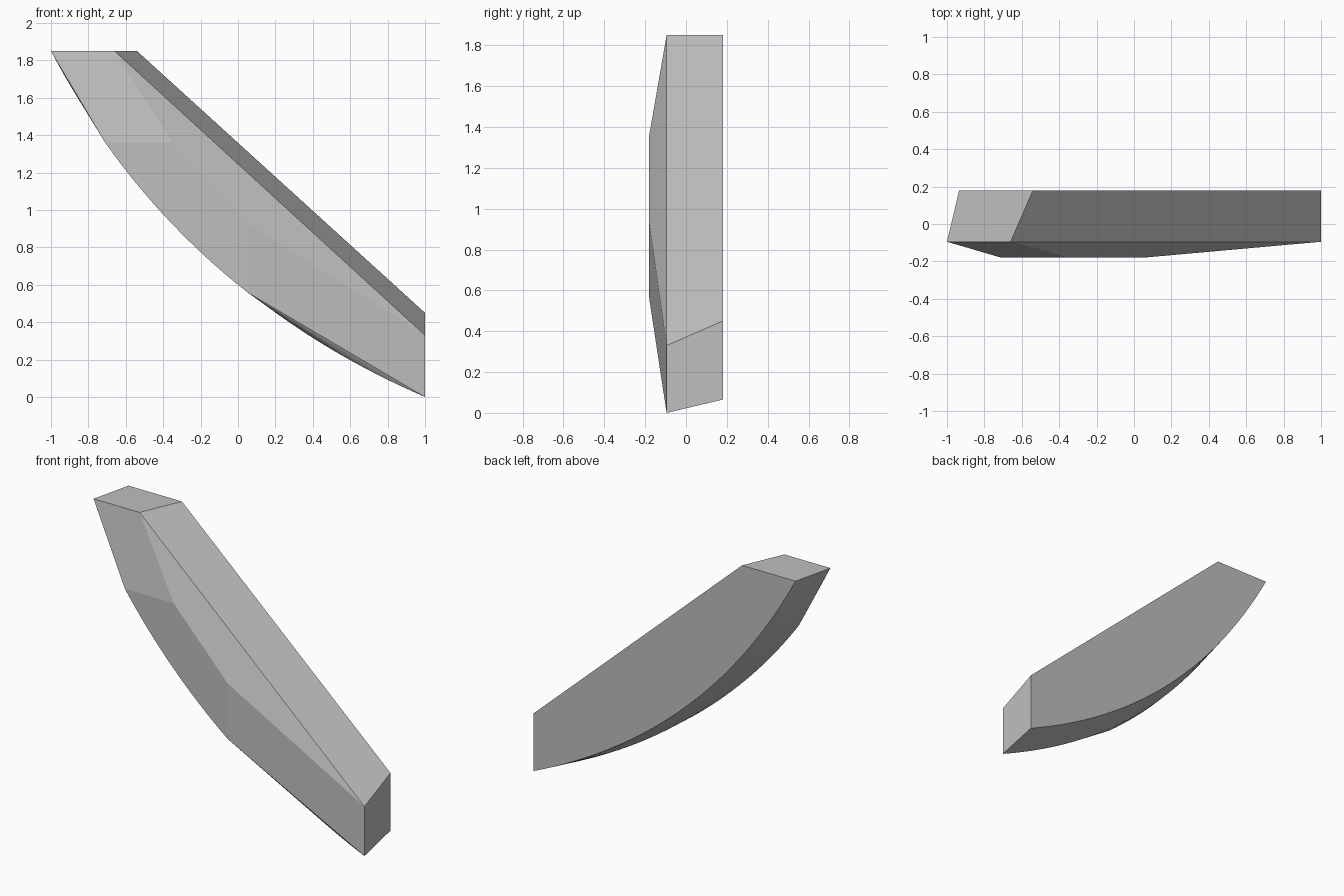
import bpy, bmesh
from mathutils import Vector

if "Cube" in bpy.data.objects:
    bpy.data.objects.remove(bpy.data.objects["Cube"], do_unlink=True)

BACK, RIM, FRONT = 0.18, -0.095, -0.18   # depths of the three outlines
SEG = 40                                 # segments along the curved edge
FIRST, LAST = 8, 24                      # segments where the front plate touches the curve


def arc(bm, start, end, sag, y, count):
    """Shallow curve from start to end (x, z), bulging to the lower left."""
    a, b = Vector(start), Vector(end)
    d = (b - a).normalized()
    normal = Vector((d.y, -d.x))
    verts = []
    for i in range(count + 1):
        t = i / count
        p = a.lerp(b, t) + normal * sag * 4 * t * (1 - t)
        verts.append(bm.verts.new((p.x, y, p.y)))
    return verts


def corner(bm, x, y, z):
    return bm.verts.new((x, y, z))


bm = bmesh.new()

# Curved outlines: back, rim and raised front plate
back = arc(bm, (-0.935, 1.85), (1, 0.065), 0.226, BACK, SEG)
rim = arc(bm, (-1, 1.85), (1, 0), 0.24, RIM, SEG)
plate = arc(bm, (-0.71, 1.36), (0.05, 0.56), 0.04, FRONT, LAST - FIRST)

# Straight upper corners of each outline
back_top, back_end = corner(bm, -0.54, BACK, 1.85), corner(bm, 1, BACK, 0.45)
rim_top, rim_end = corner(bm, -0.66, RIM, 1.85), corner(bm, 1, RIM, 0.33)
plate_top, plate_end = corner(bm, -0.35, FRONT, 1.36), corner(bm, 0.05, FRONT, 0.93)

# Flat back, front plate, top, end and long ridge
bm.faces.new(back + [back_end, back_top])
bm.faces.new(plate + [plate_end, plate_top])
bm.faces.new([rim[0], rim_top, back_top, back[0]])
bm.faces.new([rim[-1], rim_end, back_end, back[-1]])
bm.faces.new([rim_top, rim_end, back_end, back_top])

# Bevelled faces round the front plate
bm.faces.new([rim[0], rim_top, plate_top, plate[0]])
bm.faces.new([rim_top, rim_end, plate_end, plate_top])
bm.faces.new([rim_end, rim[-1], plate[-1], plate_end])

# Curved underside, fanned where the plate stops short of the ends
for i in range(SEG):
    bm.faces.new([rim[i], rim[i + 1], back[i + 1], back[i]])
    p, q = (min(max(k - FIRST, 0), LAST - FIRST) for k in (i, i + 1))
    lower = [rim[i], rim[i + 1], plate[q]]
    bm.faces.new(lower if p == q else lower + [plate[p]])

bmesh.ops.recalc_face_normals(bm, faces=bm.faces[:])
mesh = bpy.data.meshes.new("curved_wedge")
bm.to_mesh(mesh)
bm.free()

# Plain grey
grey = bpy.data.materials.new("grey")
grey.use_nodes = True
colour = (0.52, 0.52, 0.52, 1)
grey.diffuse_color = colour
grey.node_tree.nodes["Principled BSDF"].inputs["Base Color"].default_value = colour
mesh.materials.append(grey)

wedge = bpy.data.objects.new("curved_wedge", mesh)
bpy.context.collection.objects.link(wedge)
